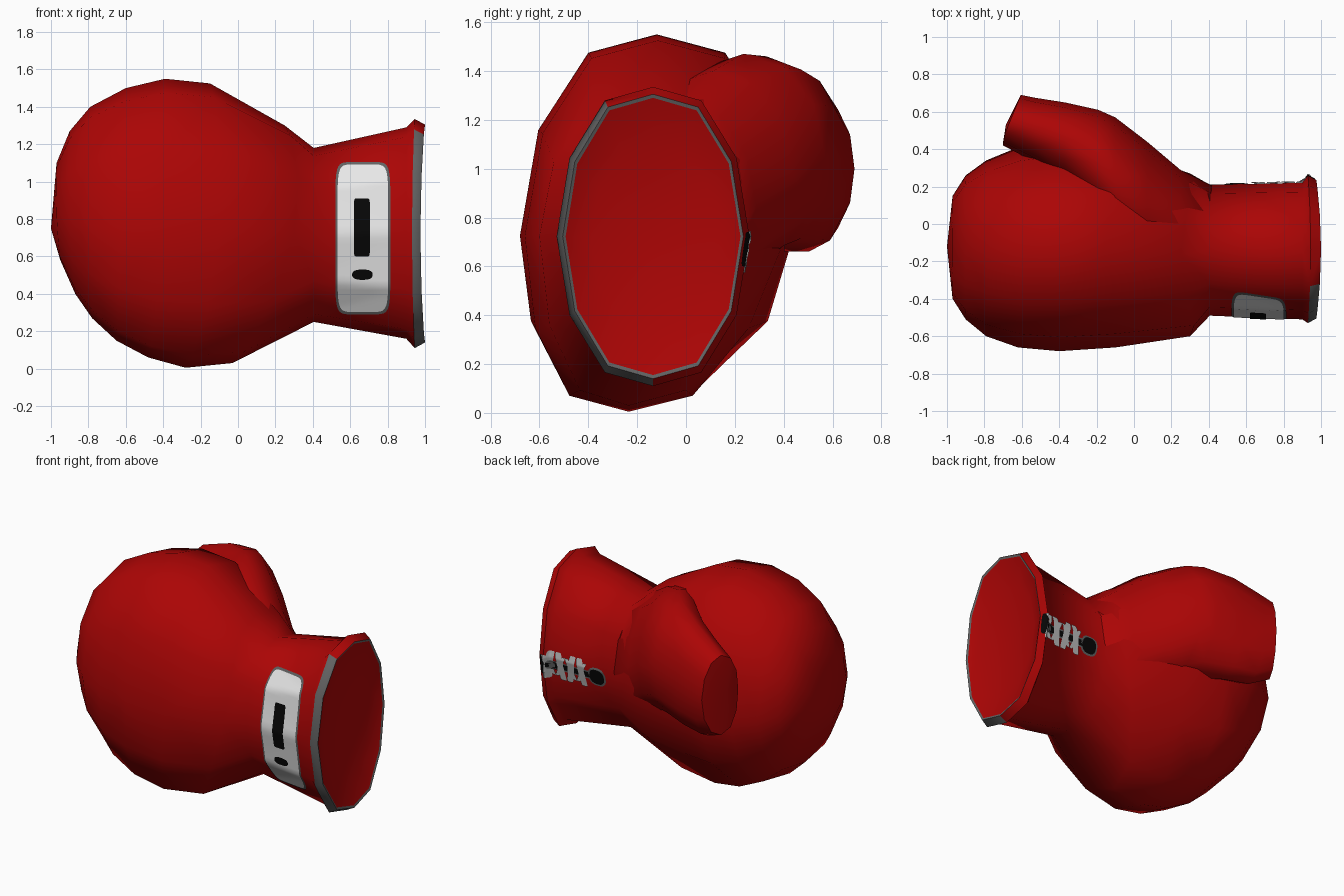
import bpy, bmesh, math
from mathutils import Vector
from mathutils.bvhtree import BVHTree

if "Cube" in bpy.data.objects:
    bpy.data.objects.remove(bpy.data.objects["Cube"])


def material(name, rgb):
    m = bpy.data.materials.new(name)
    m.diffuse_color = (*rgb, 1)
    m.use_nodes = True
    m.node_tree.nodes["Principled BSDF"].inputs["Base Color"].default_value = m.diffuse_color
    return m


RED = material("red leather", (0.41, 0.0015, 0.0015))
GREY = material("grey trim", (0.12, 0.12, 0.12))
WHITE = material("white patch", (0.8, 0.8, 0.8))
BLACK = material("black", (0.002, 0.002, 0.002))
LACE = material("lace grey", (0.5, 0.5, 0.5))


def finish(name, bm, mats, angle):
    mesh = bpy.data.meshes.new(name)
    bm.to_mesh(mesh)
    bm.free()
    ob = bpy.data.objects.new(name, mesh)
    bpy.context.collection.objects.link(ob)
    for m in mats:
        mesh.materials.append(m)
    bpy.ops.object.select_all(action='DESELECT')
    ob.select_set(True)
    bpy.context.view_layer.objects.active = ob
    bpy.ops.object.shade_smooth_by_angle(angle=math.radians(angle))
    return ob


def ring(xt, xm, xb, zt, zb, yf, yb, sag=0.0, zc=None, full=1.0):
    """Twelve-sided oval around x; its x is given at the top, middle, bottom."""
    zc = (zt + zb) / 2 if zc is None else zc
    pts = []
    for k in range(12):
        a = math.pi * k / 6
        s, t = math.cos(a), math.sin(a)
        x = xm + s * (xt - xb) / 2 + s * s * ((xt + xb) / 2 - xm)
        y = (yf + yb) / 2 + t * (yb - yf) / 2 - sag * max(0, -s) ** 2
        if .1 < abs(s) < .99:
            s *= full
        pts.append(Vector((x, y, zc + s * ((zt - zc) if s > 0 else (zc - zb)))))
    return pts


def loft(name, rings, mats=(RED,), start=None, end=None,
         trim=lambda i, k: 0, angle=60):
    """Skin closed rings; start and end are cap centres, trim picks colours."""
    bm = bmesh.new()
    loops = [[bm.verts.new(p) for p in r] for r in rings]
    n = len(loops[0])
    for i, (a, b) in enumerate(zip(loops, loops[1:])):
        for k in range(n):
            f = bm.faces.new((a[k], a[(k + 1) % n], b[(k + 1) % n], b[k]))
            f.material_index = trim(i, k)
    for loop, c in ((loops[0], start), (loops[-1], end)):
        v = bm.verts.new(c)
        for k in range(n):
            bm.faces.new((loop[k], loop[(k + 1) % n], v))
    bmesh.ops.recalc_face_normals(bm, faces=bm.faces[:])
    bmesh.ops.triangulate(bm, faces=bm.faces[:])
    return finish(name, bm, mats, angle)


# Fist rings: x top/mid/bottom, z top/bottom, y front/back, sag, z centre
fist = [
    (-.97, -.97, -.95, 1.10, .58, -.40, .15, .02, .82),
    (-.90, -.90, -.87, 1.27, .40, -.51, .26, .05, .80),
    (-.79, -.79, -.78, 1.40, .27, -.60, .34, .08, .77),
    (-.60, -.62, -.65, 1.50, .15, -.66, .41, .1, .74),
    (-.39, -.40, -.48, 1.55, .06, -.68, .44, .12, .725),
    (-.15, -.10, -.28, 1.525, .005, -.66, .43, .12, .725),
    (.25, .30, -.03, 1.30, .03, -.60, .27, .07, .725)]
# Cuff rings: wrist, flared lip, rim and shallow closed opening
cuff = [
    (.405, .405, .405, 1.18, .25, -.49, .21),
    (.90, .90, .90, 1.29, .16, -.51, .22),
    (.945, .93, .945, 1.335, .11, -.53, .26),
    (1.0, .975, 1.0, 1.305, .14, -.505, .235),
    (.995, .967, .995, 1.29, .155, -.493, .223),
    (.94, .93, .94, 1.10, .34, -.39, .12)]
rings = [ring(*r, full=1.05) for r in fist + cuff]
for k, d in ((3, .02), (4, .07), (5, .04)):   # palm fold
    rings[5][k].y -= d
lip = len(fist) + 2
glove = loft("glove_body", rings, (RED, GREY), (-1, -.12, .75), (.92, -.14, .72),
             lambda i, k: int(i == lip + 1 or (i == lip and 6 <= k <= 10)))

# Thumb lobe blending out of the wrist on the back side
thumb = [
    (.42, .42, .42, 1.16, .30, -.45, .205),
    (.25, .25, .25, 1.27, .42, -.30, .288),
    (.07, .07, .07, 1.40, .54, -.22, .44),
    (-.10, -.10, -.10, 1.47, .63, -.10, .57),
    (-.19, -.19, -.19, 1.46, .66, .05, .61),
    (-.37, -.37, -.37, 1.41, .66, .24, .65),
    (-.53, -.53, -.53, 1.34, .66, .33, .675),
    (-.60, -.65, -.65, 1.28, .72, .42, .69)]
lobe = [ring(*r) for r in thumb]
for p in lobe[-1]:          # slanted blunt tip
    p.x = -.605 - .095 * min(1, (.69 - p.y) / .23)
loft("thumb", lobe, start=(.45, -.1, .72), end=(-.685, .53, 1.02))

# Plates are projected onto the glove surface
tree = BVHTree.FromPolygons([v.co for v in glove.data.vertices],
                            [p.vertices[:] for p in glove.data.polygons])


def plate(name, mat, side, x0, x1, z0, z1, lift, p=8, lean=0.0, nx=6, nz=36):
    """Thin rounded plate laid on the cuff; side is -1 front, 1 back."""
    bm = bmesh.new()
    rows = []
    for j in range(nz + 1):
        v = math.sin(math.pi * (j / nz - .5)) * .999
        w = (1 - abs(v) ** p) ** (1 / p)
        row = []
        for i in range(nx + 1):
            x = (x0 + x1) / 2 + (x1 - x0) / 2 * w * (2 * i / nx - 1) + lean * v
            z = (z0 + z1) / 2 + (z1 - z0) / 2 * v
            hit = tree.ray_cast(Vector((x, 3 * side, z)),
                                Vector((0, -side, 0)))[0]
            row.append(bm.verts.new(hit + Vector((0, side * lift, 0))))
        rows.append(row)
    for a, b in zip(rows, rows[1:]):
        for i in range(nx):
            q = (a[i], a[i + 1], b[i + 1], b[i])
            bm.faces.new(q if side < 0 else q[::-1])
    return finish(name, bm, (mat,), 50)


# Front patch with plain dark marks
plate("patch_border", GREY, -1, .52, .815, .29, 1.105, .004)
plate("patch", WHITE, -1, .532, .803, .303, 1.092, .007)
plate("patch_bar", BLACK, -1, .62, .705, .60, .91, .0095, p=14)
plate("patch_dot", BLACK, -1, .61, .72, .475, .53, .0095, p=2.5)

# Lacing on the back of the cuff
plate("lace_slit_border", GREY, 1, .56, .93, .64, .70, .003)
plate("lace_slit", BLACK, 1, .58, .93, .65, .69, .004)
plate("slit_end_border", GREY, 1, .48, .615, .605, .735, .004, p=2.5)
plate("slit_end", BLACK, 1, .492, .603, .617, .723, .006, p=2.5)
plate("slit_mouth", BLACK, 1, .92, .968, .60, .74, .004, p=4)
for i in range(4):
    x = .665 + .08 * i
    plate(f"lace_{i + 1}", LACE, 1, x - .024, x + .024, .575, .77, .008,
          lean=.016 * (-1) ** i)
    plate(f"lace_cross_{i + 1}", LACE, 1, x - .014, x + .014, .60, .745, .009,
          lean=-.03 * (-1) ** i)
